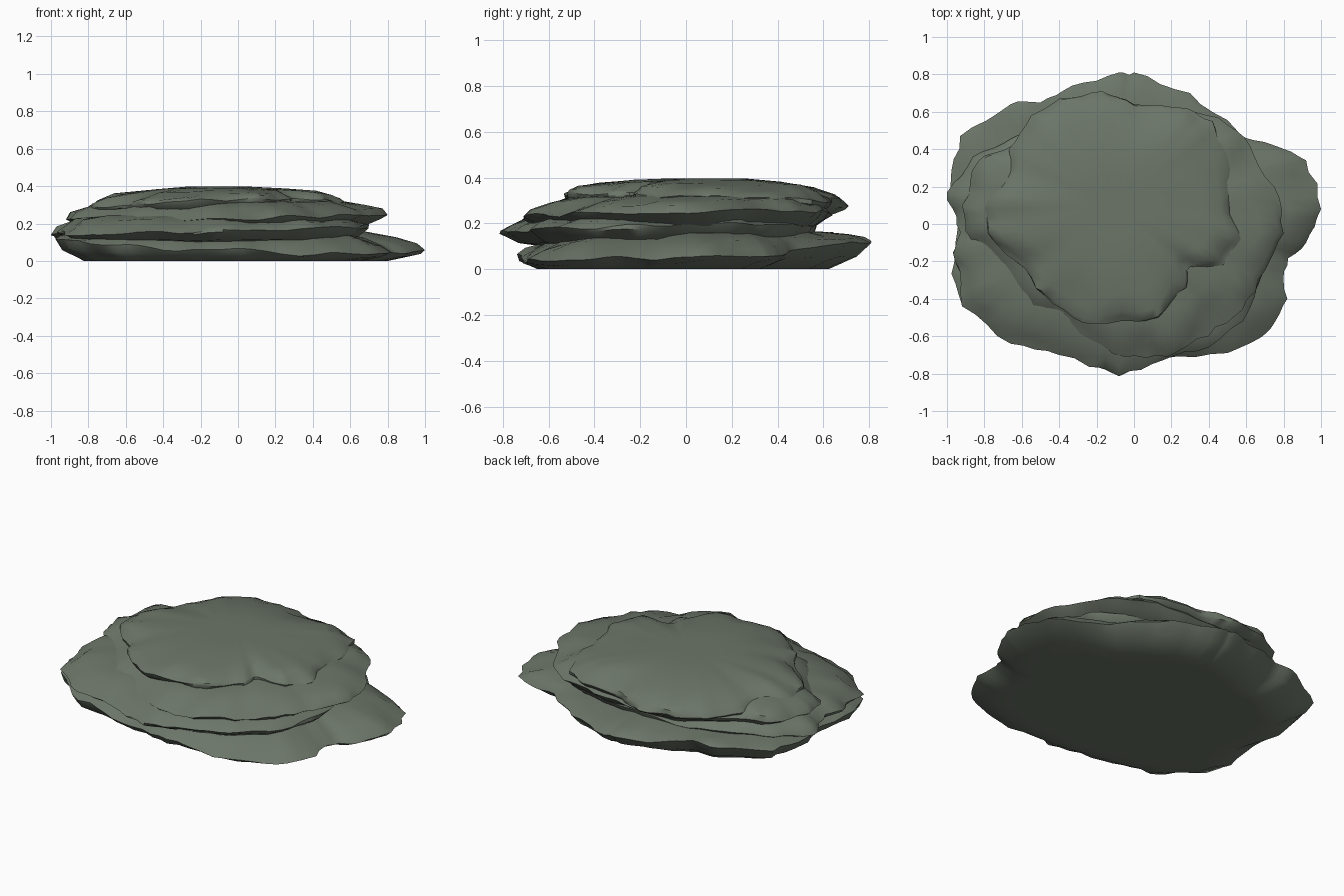
import bpy, bmesh
from mathutils import Vector, noise

if "Cube" in bpy.data.objects:
    bpy.data.objects.remove(bpy.data.objects["Cube"])

stone = bpy.data.materials.new("grey_green_stone")
stone.diffuse_color = (0.15, 0.18, 0.14, 1)
stone.use_nodes = True
stone.node_tree.nodes["Principled BSDF"].inputs["Base Color"].default_value = stone.diffuse_color
CENTRE = Vector((-0.1, 0.1))
STEPS = 4


def rounded_outline(pts, seed):
    """Closed spline through the corners, kept angular and chipped between them."""
    pts = [Vector(p) for p in pts]
    n, out = len(pts), []
    for i in range(n):
        a, b, c, d = (pts[(i + k) % n] for k in (-1, 0, 1, 2))
        for s in range(STEPS):
            t = s / STEPS
            curve = 0.5 * (2*b + (c - a)*t + (2*a - 5*b + 4*c - d)*t*t + (3*b - a - 3*c + d)*t**3)
            p = curve.lerp(b.lerp(c, t), 0.6)
            if s:
                chip = noise.noise(Vector((p.x * 9, p.y * 9, seed)))
                p = CENTRE + (p - CENTRE) * (1 + 0.04 * chip - 0.005)
            out.append(p)
    return out


def slab(name, corners, rim, bottom, top, profile, seed, foot_shift=0):
    """Loft rings (scale, height) around an eroded rim.
    rim = (z, slope x, slope y); height -1 is the bottom, 0 the rim, 1 the top."""
    bm = bmesh.new()
    outline = rounded_outline(corners, seed)
    rings = []
    for scale, h in profile:
        ring = []
        for p in outline:
            co = CENTRE + (p - CENTRE) * scale
            zr = rim[0] + rim[1] * p.x + rim[2] * p.y
            wob = noise.noise(Vector((p.x * 3, p.y * 3, seed)))
            fine = noise.noise(Vector((co.x * 6, co.y * 6, seed + h * 2)))
            fade = 1 - abs(h)
            zr += 0.02 * wob
            z = zr + (top - zr) * h if h > 0 else zr + (zr - bottom) * h
            z += fine * 0.016 * min(1, fade * 2)
            if 0 < abs(h) < 1:
                co = CENTRE + (co - CENTRE) * (1 + 0.05 * fine)
            if h < 0:
                co.y += foot_shift * h * h
            ring.append(bm.verts.new((co.x, co.y, max(0, z))))
        rings.append(ring)
    n = len(outline)
    for lo, hi in zip(rings, rings[1:]):
        for i in range(n):
            j = (i + 1) % n
            bm.faces.new((lo[i], lo[j], hi[j], hi[i]))
    # close underside and crown (slightly dimpled)
    bm.faces.new(rings[0][::-1])
    tip = bm.verts.new((CENTRE.x, CENTRE.y, top - 0.008))
    for i in range(n):
        bm.faces.new((rings[-1][i], rings[-1][(i + 1) % n], tip))
    bmesh.ops.recalc_face_normals(bm, faces=bm.faces)
    me = bpy.data.meshes.new(name)
    bm.to_mesh(me)
    bm.free()
    me.materials.append(stone)
    ob = bpy.data.objects.new(name, me)
    bpy.context.collection.objects.link(ob)
    bpy.context.view_layer.objects.active = ob
    ob.select_set(True)
    bpy.ops.object.shade_smooth_by_angle(angle=0.8)
    ob.select_set(False)


# broad foot slab, undercut at the back
slab("base_slab",
     [(1, .08), (.92, .34), (.75, .42), (.55, .5), (.3, .7), (0, .81), (-.08, .81),
      (-.33, .74), (-.5, .65), (-.66, .64), (-.93, .47), (-.98, .22), (-.94, .0),
      (-.96, -.2), (-.92, -.43), (-.66, -.63), (-.4, -.67), (-.1, -.72), (.15, -.72),
      (.5, -.69), (.73, -.56), (.82, -.4), (.82, -.22), (.92, -.1)],
     (.085, -.035, .045), 0, .17,
     [(.72, -1), (.82, -1), (.95, -.5), (1, 0), (.95, .3), (.85, .6), (.7, .9), (.4, 1)], 1.3, -.06)

# second slab, jutting out to the left and front
slab("lower_middle_slab",
     [(.68, .05), (.68, .25), (.58, .4), (.4, .5), (.2, .55), (-.1, .57), (-.4, .55),
      (-.65, .46), (-.86, .36), (-1, .17), (-.95, 0), (-.95, -.2), (-.92, -.44),
      (-.66, -.64), (-.4, -.7), (-.08, -.81), (.15, -.73), (.4, -.66), (.62, -.45), (.7, -.2)],
     (.175, .03, .02), .1, .25,
     [(.8, -1), (.9, -.8), (.97, -.3), (1, 0), (.95, .35), (.86, .7), (.7, .95), (.4, 1)], 4.1)

# third slab, jutting out to the right
slab("upper_middle_slab",
     [(.8, -.05), (.75, .2), (.62, .42), (.45, .57), (.2, .62), (-.1, .64), (-.4, .6),
      (-.65, .42), (-.83, .34), (-.92, .1), (-.87, -.08), (-.72, -.22), (-.55, -.45),
      (-.3, -.58), (-.05, -.71), (.18, -.71), (.4, -.6), (.58, -.46), (.7, -.25)],
     (.235, .02, .02), .17, .33,
     [(.76, -1), (.86, -.8), (.96, -.3), (1, 0), (.95, .3), (.86, .6), (.75, .85), (.4, 1)], 7.7)

# domed cap
slab("cap_slab",
     [(.57, -.08), (.51, .1), (.5, .35), (.42, .55), (.28, .62), (0, .64), (-.17, .71),
      (-.4, .67), (-.55, .58), (-.67, .4), (-.68, .28), (-.82, .12), (-.78, -.05),
      (-.63, -.2), (-.48, -.38), (-.27, -.53), (.0, -.52), (.13, -.5), (.28, -.34), (.3, -.23), (.48, -.22)],
     (.308, .03, -.035), .22, .397,
     [(.8, -1), (.9, -.6), (.98, -.25), (1, 0), (.97, .2), (.9, .42), (.76, .68), (.52, .88), (.25, 1)], 10.2)
